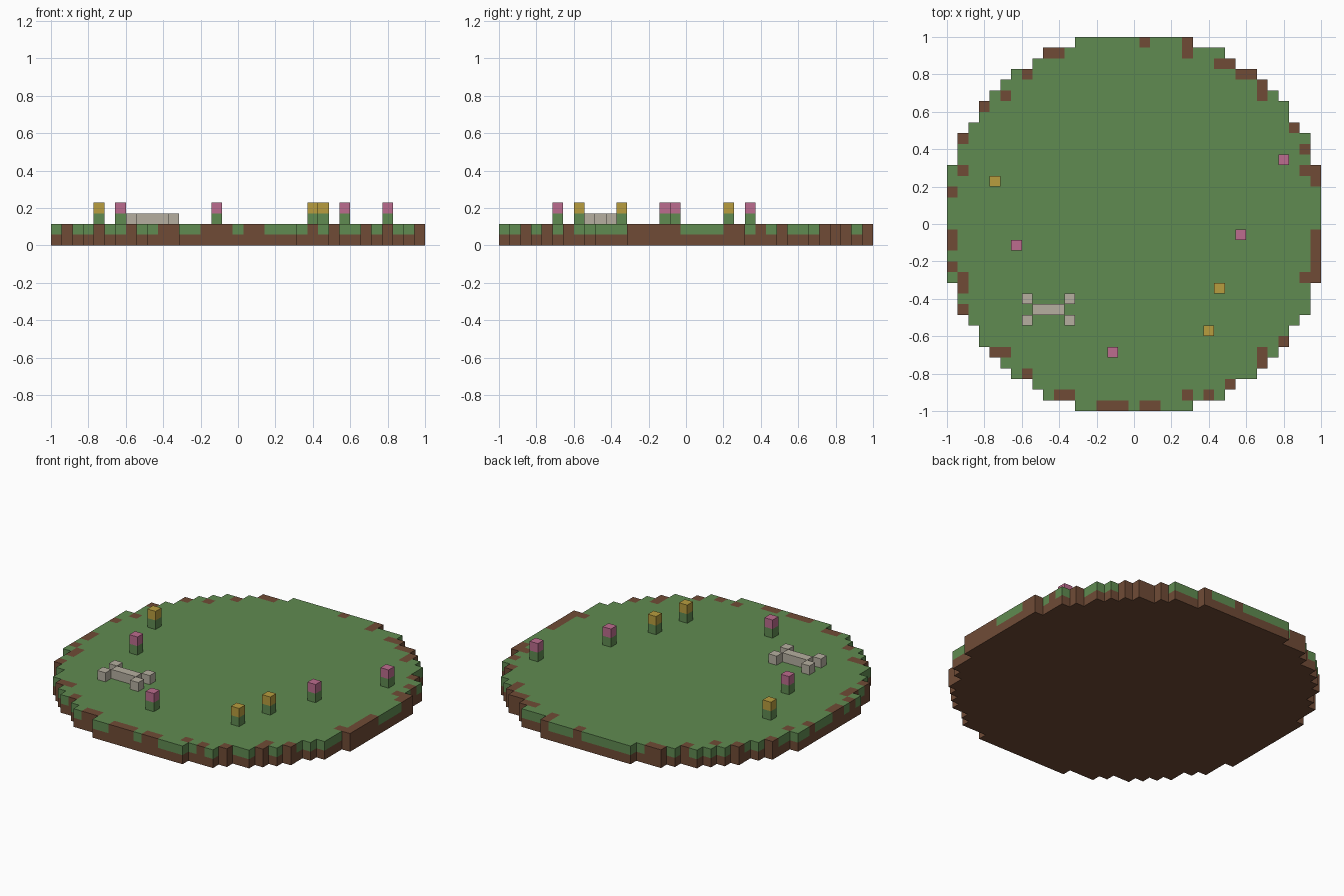
import bpy, bmesh
from mathutils import Vector

if "Cube" in bpy.data.objects:
    bpy.data.objects.remove(bpy.data.objects["Cube"])

U = 2 / 35          # block size: the disc is 35 blocks across
R2 = 322            # squared disc radius in blocks


def material(name, rgb):
    lin = [((c / 255 + 0.055) / 1.055) ** 2.4 for c in rgb]
    m = bpy.data.materials.new(name)
    m.diffuse_color = (*lin, 1)
    m.use_nodes = True
    m.node_tree.nodes["Principled BSDF"].inputs["Base Color"].default_value = m.diffuse_color
    return m


GRASS = material("grass green", (96, 139, 81))
SOIL = material("soil brown", (112, 75, 54))
PINK = material("petal pink", (188, 108, 142))
YELLOW = material("petal yellow", (184, 157, 62))
BONE = material("bone grey", (182, 175, 160))

# outward direction and the two axes spanning each block face
SIDES = []
for axis in range(3):
    for s in (1, -1):
        n, a, b = ([0, 0, 0] for _ in range(3))
        n[axis] = s
        a[(axis + 1) % 3] = 1
        b[(axis + 2) % 3] = s
        SIDES.append((Vector(n), Vector(a), Vector(b)))


def blocks(name, cells):
    """Build one object from {(i, j, k): material}, keeping only outer faces."""
    mats = list(dict.fromkeys(cells.values()))
    bm = bmesh.new()
    for cell, mat in cells.items():
        centre = Vector(cell) + Vector((0, 0, 0.5))
        for n, a, b in SIDES:
            if tuple(int(c + d) for c, d in zip(cell, n)) in cells:
                continue
            corners = [(-1, -1), (1, -1), (1, 1), (-1, 1)]
            f = bm.faces.new([bm.verts.new((centre + (n + a * p + b * q) / 2) * U)
                              for p, q in corners])
            f.material_index = mats.index(mat)
    bmesh.ops.remove_doubles(bm, verts=bm.verts, dist=U / 100)
    me = bpy.data.meshes.new(name)
    bm.to_mesh(me)
    bm.free()
    for m in mats:
        me.materials.append(m)
    ob = bpy.data.objects.new(name, me)
    bpy.context.collection.objects.link(ob)
    return ob


# bare soil patches along the rim: row -> columns
bare = {17: [1, 5], 16: [-8, -7, 5], 15: [8, 9], 14: [-10, 10, 11], 13: [12],
        12: [-12, 12], 11: [-14], 9: [15], 8: [-16], 7: [16], 5: [-16, 16, 17],
        4: [17], 3: [-17], -1: [-17, 17], -2: [-17, 17], -3: [17],
        -4: [-17, 17], -5: [-16, 16, 17], -6: [-16], -8: [-16], -11: [14],
        -12: [-13, -12, 12], -13: [12], -14: [-10], -15: [9],
        -16: [-7, -6, 5, 7], -17: [-3, -2, -1, 1, 2]}

# ground disc: a soil layer under a grass layer
ground = {}
for i in range(-17, 18):
    for j in range(-17, 18):
        if i * i + j * j <= R2:
            ground[i, j, 0] = SOIL
            ground[i, j, 1] = SOIL if i in bare.get(j, []) else GRASS
blocks("ground_disc", ground)

# flowers: green stem block with a coloured head
for label, petal, spots in (
        ("pink_flower", PINK, [(-11, -2), (10, -1), (14, 6), (-2, -12)]),
        ("yellow_flower", YELLOW, [(-13, 4), (8, -6), (7, -10)])):
    for n, (i, j) in enumerate(spots, 1):
        blocks(f"{label}_{n}", {(i, j, 2): GRASS, (i, j, 3): petal})

# bone: shaft with two knobs at each end
blocks("bone_shaft", {(i, -8, 2): BONE for i in (-9, -8, -7)})
blocks("bone_knobs", {(i, j, 2): BONE for i in (-10, -6) for j in (-9, -7)})
